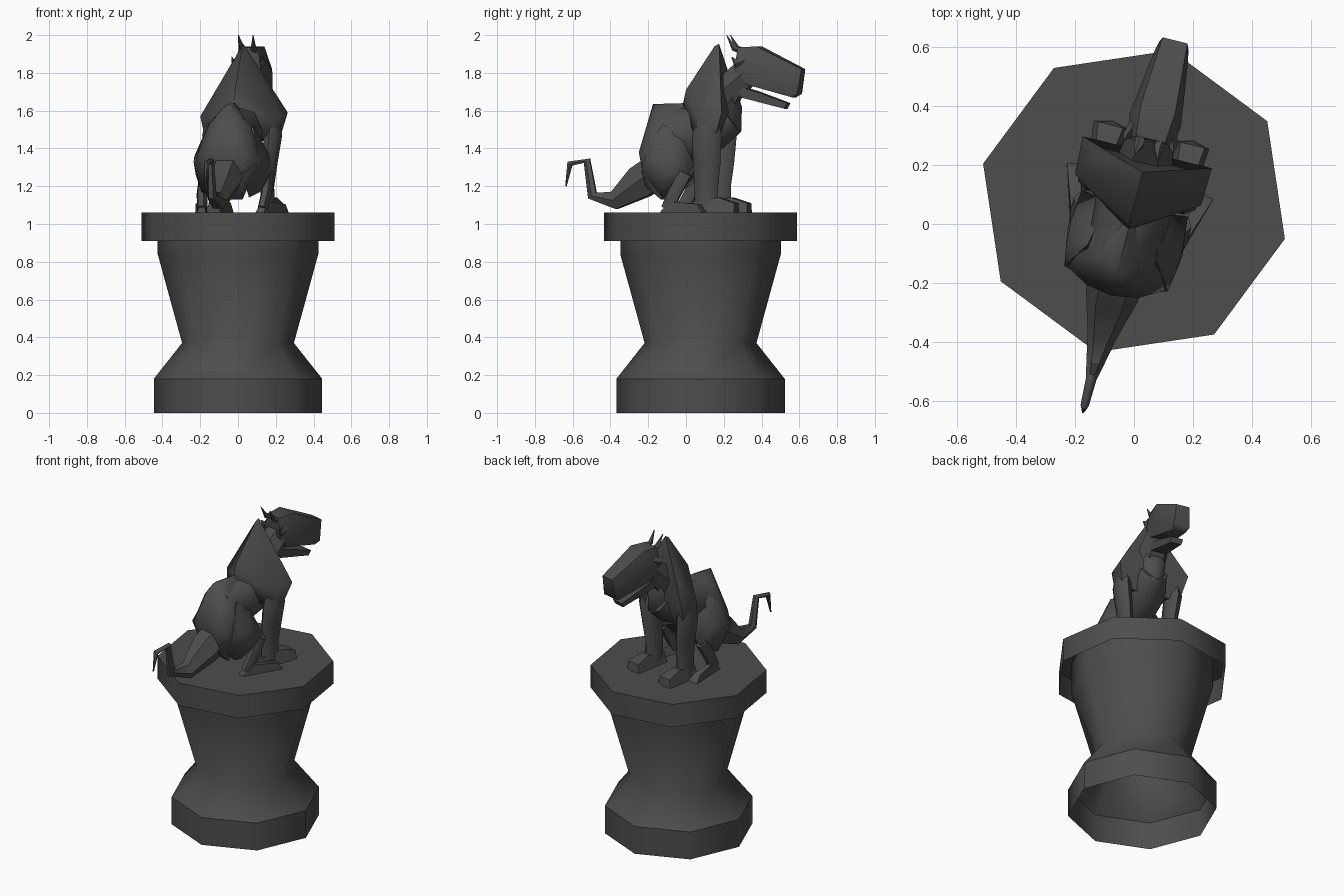
import bpy, bmesh, math
from mathutils import Vector

stone = bpy.data.materials.new("dark grey stone")
stone.diffuse_color = (0.075, 0.075, 0.075, 1)

YAW = math.radians(-13.9)      # the beast sits slightly turned on its pedestal
SEAT = (-0.015, 0, 0)


def finish(name, bm, beast=True, mirror=False, angle=52):
    bmesh.ops.recalc_face_normals(bm, faces=bm.faces[:])
    me = bpy.data.meshes.new(name)
    bm.to_mesh(me)
    bm.free()
    me.materials.append(stone)
    ob = bpy.data.objects.new(name, me)
    bpy.context.collection.objects.link(ob)
    if beast:
        ob.location = SEAT
        ob.rotation_euler.z = YAW
    bpy.ops.object.select_all(action='DESELECT')
    ob.select_set(True)
    bpy.context.view_layer.objects.active = ob
    bpy.ops.object.shade_smooth_by_angle(angle=math.radians(angle))
    if mirror:
        ob.modifiers.new("mirror", 'MIRROR')
    return ob


def loft(name, secs, n=6, mirror=False):
    """Tube through (x, y, z, half width, half depth) sections."""
    bm = bmesh.new()
    pts = [Vector(s[:3]) for s in secs]
    rings = []
    for i, s in enumerate(secs):
        t = (pts[min(i + 1, len(pts) - 1)] - pts[max(i - 1, 0)]).normalized()
        u = (Vector((1, 0, 0)) - t * t.x).normalized()
        v = t.cross(u)
        rings.append([bm.verts.new(pts[i] + u * s[3] * math.cos(a) + v * s[4] * math.sin(a))
                      for a in (2 * math.pi * k / n for k in range(n))])
    for a, b in zip(rings, rings[1:]):
        for k in range(n):
            bm.faces.new((a[k], a[(k + 1) % n], b[(k + 1) % n], b[k]))
    bm.faces.new(rings[0])
    bm.faces.new(rings[-1])
    return finish(name, bm, mirror=mirror)


def hull(name, pts, both=False, mirror=False):
    """Faceted convex block; both=True makes the point set symmetric."""
    bm = bmesh.new()
    if both:
        pts = pts + [(-x, y, z) for x, y, z in pts if x]
    for p in pts:
        bm.verts.new(p)
    r = bmesh.ops.convex_hull(bm, input=bm.verts[:])
    junk = [v for v in set(r["geom_interior"]) if isinstance(v, bmesh.types.BMVert)]
    if junk:
        bmesh.ops.delete(bm, geom=junk, context='VERTS')
    return finish(name, bm, mirror=mirror)


def octagon(name, profile, turn, angle, cap=False):
    """Eight-sided turned shell, open below."""
    bm = bmesh.new()
    rings = [[bm.verts.new((r * math.cos(a), 0.077 + r * math.sin(a), z))
              for a in (math.radians(turn + 45 * k) for k in range(8))] for r, z in profile]
    for a, b in zip(rings, rings[1:]):
        for k in range(8):
            bm.faces.new((a[k], a[(k + 1) % 8], b[(k + 1) % 8], b[k]))
    if cap:
        bm.faces.new(rings[-1])
    return finish(name, bm, beast=False, angle=angle)


# Pedestal
octagon("pedestal_foot", [(0.446, 0), (0.446, 0.18)], 44, 46)
octagon("pedestal_body", [(0.446, 0.18), (0.296, 0.37), (0.425, 0.84), (0.425, 0.91),
                          (0.425, 1.05)], 44, 65)
octagon("pedestal_slab", [(0.526, 0.91), (0.526, 1.06)], 31, 46, cap=True)

# Tail, rump and torso
loft("tail", [(0, -.655, 1.20, .004, .004), (0, -.633, 1.32, .014, .018),
              (0, -.54, 1.335, .018, .022), (0, -.51, 1.15, .025, .03),
              (0, -.39, 1.125, .05, .055), (0, -.25, 1.22, .09, .1), (0, -.1, 1.32, .1, .1)])
hull("rump", [(0, -.18, 1.635), (.04, -.12, 1.615), (0, 0, 1.64), (0, -.25, 1.40), (.09, -.235, 1.38),
              (.11, -.15, 1.52), (.10, .0, 1.52), (.17, -.19, 1.33), (.18, -.13, 1.37),
              (.09, -.2, 1.2), (.07, -.12, 1.13), (.08, .04, 1.34)], both=True)
loft("torso", [(0, -.12, 1.45, .12, .16), (0, .03, 1.48, .13, .15),
               (0, .15, 1.52, .14, .13), (0, .24, 1.58, .09, .11)], 8)

# High pointed shoulders
hull("shoulders", [(0, .18, 1.955), (0, .155, 1.94), (.15, .20, 1.71), (.225, .25, 1.59),
                   (.22, .12, 1.57), (.19, .10, 1.46), (.19, .20, 1.44), (.12, .20, 1.46),
                   (0, .0, 1.71), (0, -.02, 1.62), (0, .03, 1.50), (0, .20, 1.62)], both=True)

# Neck, chest and head
loft("neck", [(0, .12, 1.56, .12, .13), (0, .24, 1.72, .09, .085), (0, .37, 1.84, .07, .08)])
hull("chest", [(0, .305, 1.62), (.06, .27, 1.68), (.085, .22, 1.54), (.025, .295, 1.49),
               (0, .12, 1.40), (.08, .12, 1.45)], both=True)
hull("head", [(.05, .295, 1.935), (.06, .40, 1.94), (.09, .36, 1.86), (.043, .64, 1.82),
              (.06, .58, 1.79), (.052, .62, 1.69), (.04, .59, 1.67), (.07, .34, 1.74),
              (.07, .28, 1.82)], both=True)
hull("jaw", [(.055, .29, 1.73), (.04, .56, 1.64), (.035, .545, 1.61),
             (.05, .31, 1.67), (.05, .38, 1.705)], both=True)
loft("horn", [(.04, .33, 1.91, .018, .02), (.032, .27, 1.93, .017, .015),
              (.04, .232, 2.0, .002, .002)], 5, mirror=True)
loft("ear", [(.06, .35, 1.87, .02, .03), (.08, .29, 1.85, .014, .022),
             (.085, .27, 1.885, .002, .002)], 4, mirror=True)

# Forelegs and paws
loft("foreleg", [(.165, .16, 1.56, .04, .06), (.168, .155, 1.47, .05, .08), (.15, .15, 1.32, .042, .075),
                 (.14, .145, 1.2, .036, .065), (.14, .145, 1.07, .042, .065)], 8, mirror=True)
hull("front_paw", [(.10, .08, 1.06), (.18, .08, 1.06), (.085, .31, 1.06), (.20, .31, 1.06),
                   (.14, .325, 1.06), (.10, .31, 1.11), (.185, .31, 1.11), (.11, .22, 1.14),
                   (.175, .22, 1.14), (.12, .08, 1.12), (.16, .08, 1.12)], mirror=True)

# Haunches and hind feet
hull("haunch", [(.09, -.22, 1.27), (.18, -.19, 1.33), (.19, -.13, 1.36), (.12, -.10, 1.53),
                (.10, .0, 1.48), (.195, -.04, 1.37), (.20, -.06, 1.26), (.185, .07, 1.27),
                (.10, -.10, 1.14), (.16, -.10, 1.17), (.06, .06, 1.32)], mirror=True)
loft("shin", [(.17, .04, 1.27, .035, .04), (.175, -.02, 1.16, .03, .038),
              (.165, -.06, 1.08, .028, .038)], mirror=True)
hull("hind_foot", [(.135, -.10, 1.06), (.18, -.10, 1.06), (.16, -.05, 1.12), (.19, -.04, 1.12),
                   (.185, .16, 1.06), (.255, .15, 1.06), (.20, .13, 1.105), (.245, .12, 1.105)],
     mirror=True)
